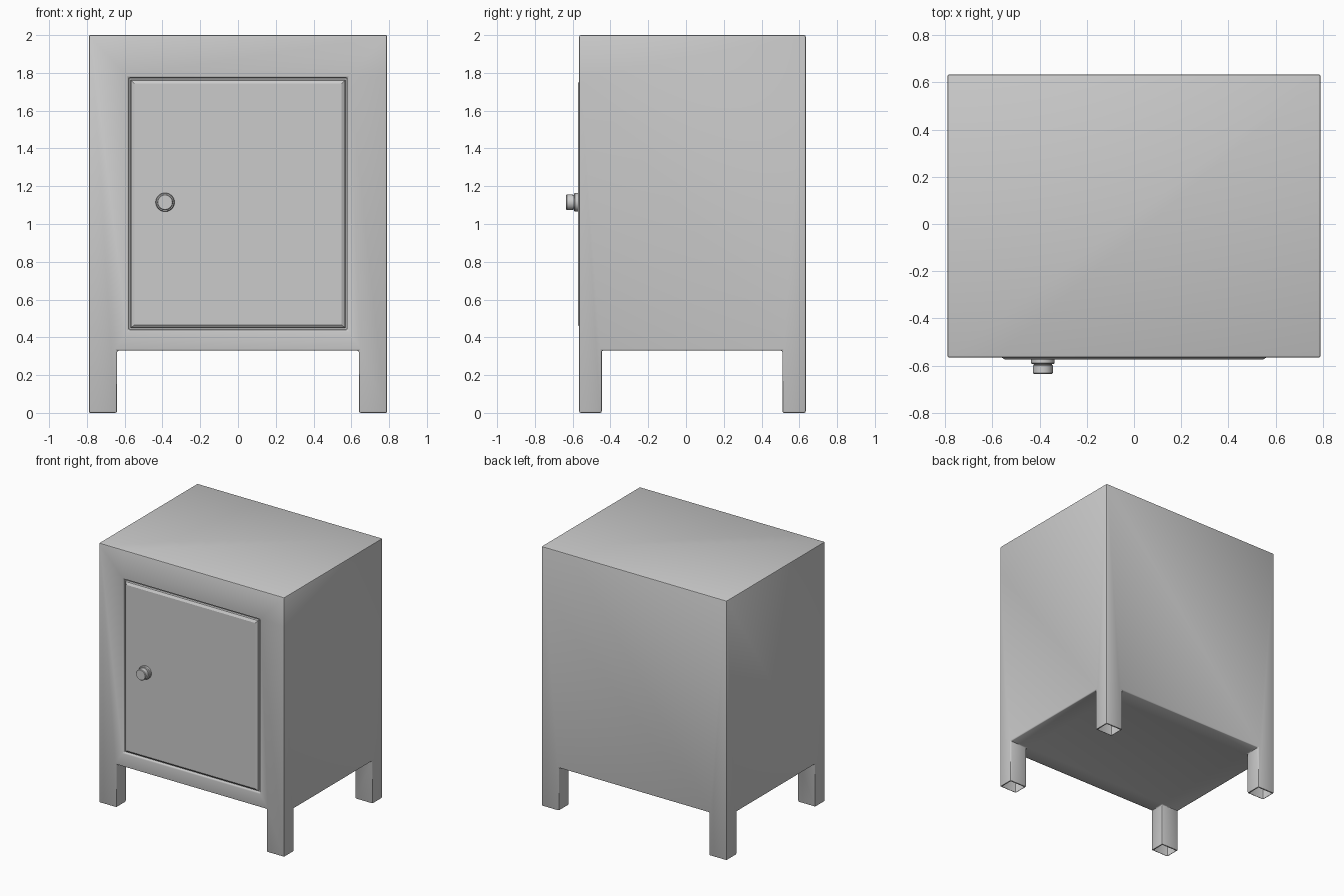
import bpy, bmesh, math
from mathutils import Matrix, Vector

if "Cube" in bpy.data.objects:
    bpy.data.objects.remove(bpy.data.objects["Cube"])

X, YF, YB, TOP = 0.79, -0.566, 0.634, 2.0      # carcass extents
LX, LYF, LYB, LZ = 0.64, -0.446, 0.51, 0.33    # inner leg faces and leg height
DX, DZ0, DZ1, DY = 0.58, 0.44, 1.775, -0.546   # door recess


def finish(bm, name, angle=35):
    bmesh.ops.recalc_face_normals(bm, faces=bm.faces)
    mesh = bpy.data.meshes.new(name)
    bm.to_mesh(mesh)
    bm.free()
    ob = bpy.data.objects.new(name, mesh)
    bpy.context.collection.objects.link(ob)
    bpy.ops.object.select_all(action='DESELECT')
    ob.select_set(True)
    bpy.context.view_layer.objects.active = ob
    bpy.ops.object.shade_smooth_by_angle(angle=math.radians(angle))
    return ob


# Cabinet: box cells, minus the gaps between the legs and the door recess
cuts = ([-X, -LX, -DX, DX, LX, X], [YF, DY, LYF, LYB, YB], [0, LZ, DZ0, DZ1, TOP])


def solid(cell):
    if any(i < 0 or i >= len(c) - 1 for i, c in zip(cell, cuts)):
        return False
    x, y, z = [(c[i] + c[i + 1]) / 2 for i, c in zip(cell, cuts)]
    if z < LZ:
        return abs(x) > LX and not (LYF < y < LYB)
    return not (y < DY and abs(x) < DX and DZ0 < z < DZ1)


bm = bmesh.new()
for i in range(5):
    for j in range(4):
        for k in range(4):
            if not solid((i, j, k)):
                continue
            for axis in range(3):
                for side in (0, 1):
                    near = [i, j, k]
                    near[axis] += 2 * side - 1
                    if solid(near):
                        continue
                    quad = []
                    for a, b in ((0, 0), (1, 0), (1, 1), (0, 1)):
                        idx = [i, j, k]
                        idx[axis] += side
                        idx[(axis + 1) % 3] += a
                        idx[(axis + 2) % 3] += b
                        quad.append(bm.verts.new([cuts[n][idx[n]] for n in range(3)]))
                    bm.faces.new(quad)
bmesh.ops.remove_doubles(bm, verts=bm.verts, dist=1e-5)
bmesh.ops.recalc_face_normals(bm, faces=bm.faces)
bmesh.ops.dissolve_limit(bm, angle_limit=0.02, verts=bm.verts, edges=bm.edges)
edges = [e for e in bm.edges if len(e.link_faces) == 2 and e.calc_face_angle() > 0.5]
bmesh.ops.bevel(bm, geom=edges, offset=0.009, segments=2, profile=0.5,
                affect='EDGES', clamp_overlap=True)
# The legs are open underneath
bmesh.ops.recalc_face_normals(bm, faces=bm.faces)
soles = [f for f in bm.faces if f.normal.z < -0.99 and f.calc_center_median().z < 0.01]
bmesh.ops.delete(bm, geom=soles, context='FACES')
finish(bm, "cabinet_body")

# Door: panel with sloping edges, standing slightly proud of the frame
bm = bmesh.new()
rings = []
for y, inset in ((DY, 0.012), (-0.562, 0.014), (-0.573, 0.032)):
    x, z0, z1 = DX - inset, DZ0 + inset * 0.8, DZ1 - inset
    rings.append([bm.verts.new((px, y, pz)) for px, pz in
                  ((-x, z0), (x, z0), (x, z1), (-x, z1))])
for r0, r1 in zip(rings, rings[1:]):
    for n in range(4):
        bm.faces.new((r0[n], r0[(n + 1) % 4], r1[(n + 1) % 4], r1[n]))
bm.faces.new(rings[-1])
finish(bm, "door_panel", 20)

# Knob: turned collar and button
profile = [(0.05, 0.57), (0.05, 0.588), (0.046, 0.593), (0.038, 0.594), (0.038, 0.597),
           (0.042, 0.599), (0.042, 0.63), (0.038, 0.635), (0, 0.635)]
bm = bmesh.new()
centre = Vector((-0.386, 0, 1.115))
verts = [bm.verts.new(centre + Vector((r, -y, 0))) for r, y in profile]
line = [bm.edges.new(p) for p in zip(verts, verts[1:])]
bmesh.ops.spin(bm, geom=verts + line, cent=centre, axis=(0, 1, 0),
               angle=2 * math.pi, steps=32)
bmesh.ops.remove_doubles(bm, verts=bm.verts, dist=1e-5)
finish(bm, "door_knob")
